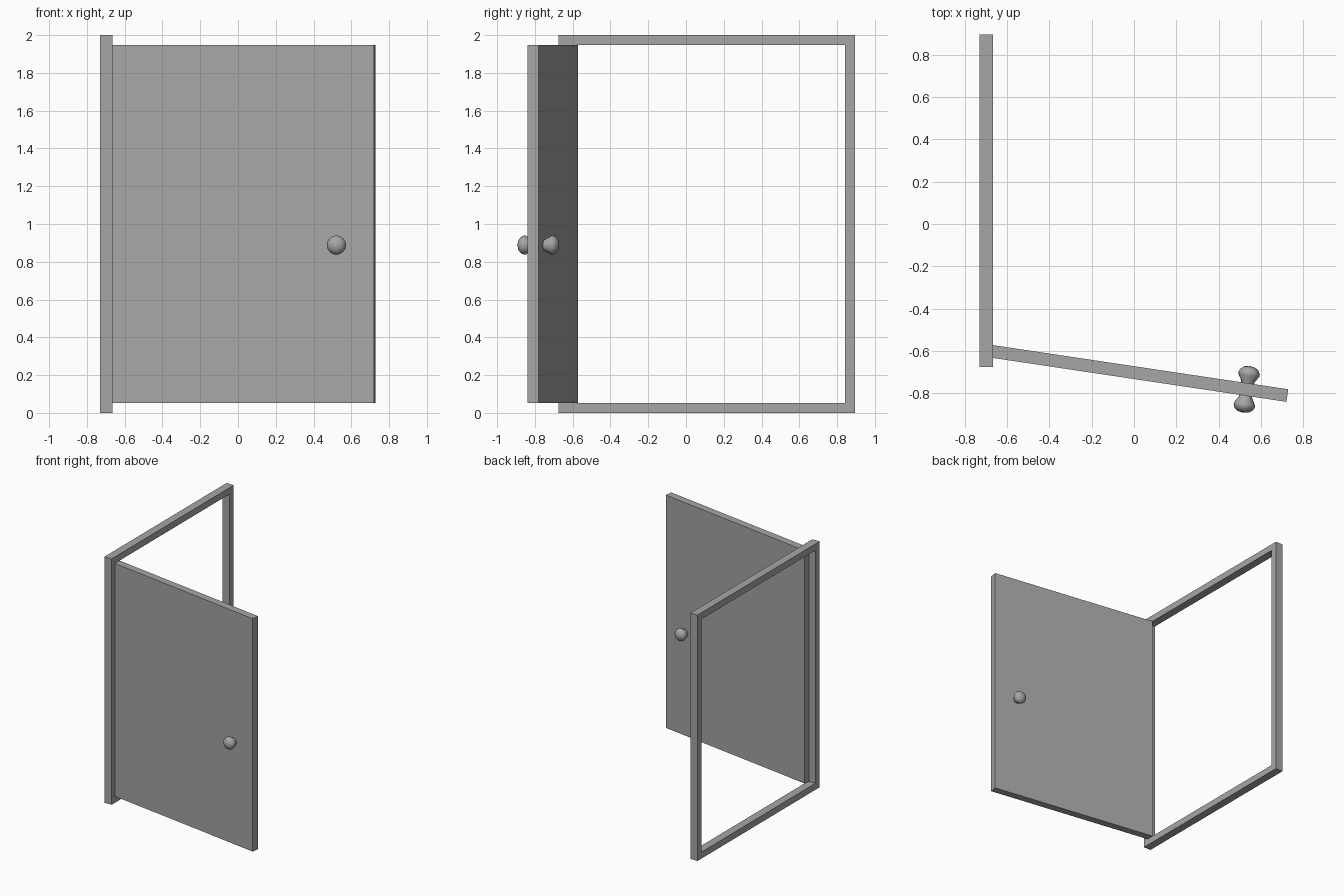
import bpy, math
from mathutils import Vector, Matrix

cube = bpy.data.objects.get("Cube")
if cube:
    bpy.data.objects.remove(cube, do_unlink=True)

grey = bpy.data.materials.new("plain grey")
grey.use_nodes = True
grey.diffuse_color = (0.38, 0.38, 0.38, 1)
grey.node_tree.nodes["Principled BSDF"].inputs["Base Color"].default_value = (0.38, 0.38, 0.38, 1)


def make_object(name, verts, faces, matrix=Matrix()):
    mesh = bpy.data.meshes.new(name)
    mesh.from_pydata(verts, [], faces)
    mesh.materials.append(grey)
    obj = bpy.data.objects.new(name, mesh)
    obj.matrix_world = matrix
    bpy.context.collection.objects.link(obj)
    return obj


def box(name, low, high, matrix=Matrix()):
    verts = [(x, y, z) for x in (low[0], high[0]) for y in (low[1], high[1]) for z in (low[2], high[2])]
    faces = [(0, 1, 3, 2), (4, 6, 7, 5), (0, 4, 5, 1), (2, 3, 7, 6), (0, 2, 6, 4), (1, 5, 7, 3)]
    return make_object(name, verts, faces, matrix)


# Door frame: one joined ring with a rectangular opening
X0, X1 = -0.73, -0.665
Y0, Y1, BAR, TOP = -0.675, 0.895, 0.053, 2.0
outer = [(Y0, 0), (Y1, 0), (Y1, TOP), (Y0, TOP)]
inner = [(Y0 + BAR, BAR), (Y1 - BAR, BAR), (Y1 - BAR, TOP - BAR), (Y0 + BAR, TOP - BAR)]
verts = [(x, y, z) for x in (X0, X1) for y, z in outer + inner]
faces = []
for i in range(4):
    j = (i + 1) % 4
    faces += [(i, i + 4, j + 4, j), (i + 8, j + 8, j + 12, i + 12),
              (i, j, j + 8, i + 8), (i + 4, i + 12, j + 12, j + 4)]
make_object("door_frame", verts, faces)

# Door leaf, swung open about the hinge edge
WIDTH, THICK = 1.41, 0.06
swing = Matrix.Translation((-0.666, -0.572, 0)) @ Matrix.Rotation(math.radians(-8.5), 4, 'Z')
box("door_leaf", (0, -THICK, BAR), (WIDTH, 0, TOP - BAR), swing)

# Round knobs, lathed from a flared profile, one on each face
PROFILE = [(0.03, -0.005), (0.032, 0.008), (0.05, 0.038), (0.051, 0.048),
           (0.043, 0.064), (0.026, 0.077)]
SIDES = 16


def knob(name, offset, turn):
    verts = [(r * math.cos(2 * math.pi * k / SIDES), r * math.sin(2 * math.pi * k / SIDES), h)
             for r, h in PROFILE for k in range(SIDES)]
    verts.append((0, 0, 0.081))
    tip = len(verts) - 1
    faces = [tuple(reversed(range(SIDES)))]
    for ring in range(len(PROFILE) - 1):
        a, b = ring * SIDES, (ring + 1) * SIDES
        faces += [(a + k, a + (k + 1) % SIDES, b + (k + 1) % SIDES, b + k) for k in range(SIDES)]
    last = tip - SIDES
    faces += [(last + k, last + (k + 1) % SIDES, tip) for k in range(SIDES)]
    place = Matrix.Translation(Vector((1.216, offset, 0.888))) @ Matrix.Rotation(math.radians(turn), 4, 'X')
    obj = make_object(name, verts, faces, swing @ place)
    bpy.ops.object.select_all(action='DESELECT')
    obj.select_set(True)
    bpy.context.view_layer.objects.active = obj
    bpy.ops.object.shade_smooth_by_angle(angle=math.radians(40))


knob("front_knob", -THICK, 90)
knob("back_knob", 0, -90)
